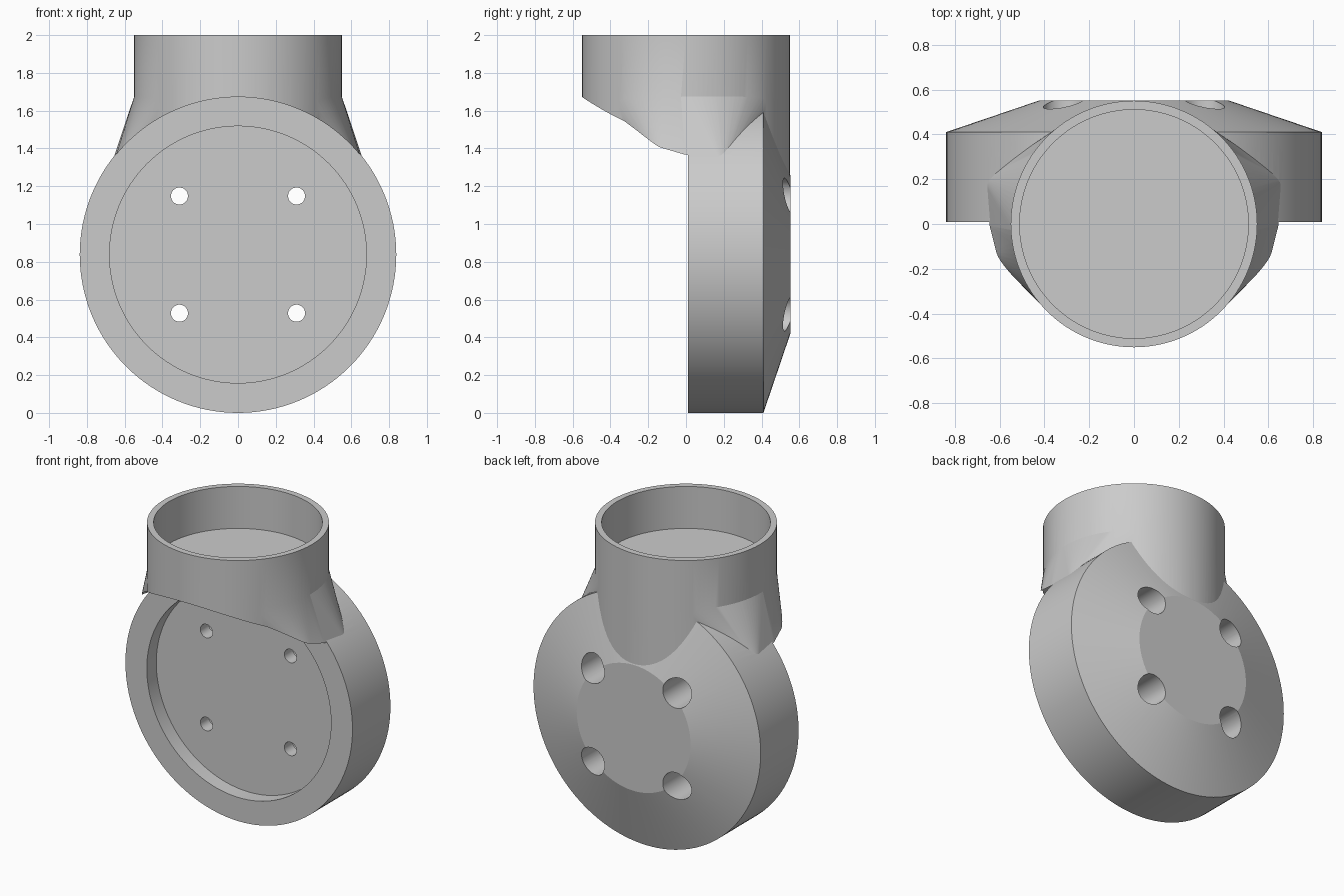
import bpy, bmesh, math

if "Cube" in bpy.data.objects:
    bpy.data.objects.remove(bpy.data.objects["Cube"], do_unlink=True)

grey = bpy.data.materials.new("light_grey")
grey.use_nodes = True
grey.diffuse_color = (0.6, 0.6, 0.6, 1)
grey.node_tree.nodes["Principled BSDF"].inputs["Base Color"].default_value = (0.6, 0.6, 0.6, 1)

DISC_Z = 0.838
DISC_R = 0.838


def finish(name, bm):
    bmesh.ops.recalc_face_normals(bm, faces=bm.faces)
    mesh = bpy.data.meshes.new(name)
    bm.to_mesh(mesh)
    bm.free()
    mesh.materials.append(grey)
    obj = bpy.data.objects.new(name, mesh)
    bpy.context.collection.objects.link(obj)
    return obj


def lathe(name, profile, axis, x=0, z=0, sides=128):
    """Spin (radius, height) pairs about the y or z axis and cap both ends."""
    bm = bmesh.new()
    rings = []
    for r, h in profile:
        ring = []
        for i in range(sides):
            a = 2 * math.pi * i / sides
            u, v = r * math.cos(a), r * math.sin(a)
            ring.append(bm.verts.new((x + u, h, z + v) if axis == "y" else (x + u, v, h)))
        rings.append(ring)
    for a, b in zip(rings, rings[1:]):
        for i in range(sides):
            j = (i + 1) % sides
            bm.faces.new((a[i], a[j], b[j], b[i]))
    bm.faces.new(rings[0])
    bm.faces.new(rings[-1])
    return finish(name, bm)


def combine(target, tool, operation):
    mod = target.modifiers.new(operation, "BOOLEAN")
    mod.operation = operation
    mod.solver = "EXACT"
    mod.object = tool
    bpy.context.view_layer.objects.active = target
    bpy.ops.object.modifier_apply(modifier=mod.name)
    bpy.data.objects.remove(tool, do_unlink=True)


# Round collar with an open socket on top
collar = lathe("collar", [(0.55, 1.0), (0.55, 2.0), (0.51, 2.0), (0.51, 1.72)], "z")

# Flared shoulders spreading from the collar onto the disc
bm = bmesh.new()
for i in range(128):
    a = 2 * math.pi * i / 128
    bm.verts.new((0.548 * math.cos(a), 0.548 * math.sin(a), 1.68))
for side in (-1, 1):
    for x, y in ((0.675, 0.2), (0.665, 0), (0.643, -0.13)):
        bm.verts.new((side * x, y, 1.3))
hull = bmesh.ops.convex_hull(bm, input=bm.verts)
loose = [v for v in bm.verts if not v.link_faces]
bmesh.ops.delete(bm, geom=loose, context="VERTS")
shoulders = finish("shoulders", bm)
combine(collar, shoulders, "UNION")

# Trim the underside of the neck to the curve of the disc
trim = lathe("neck_trim", [(DISC_R - 0.004, -1), (DISC_R - 0.004, 0.15)], "y", z=DISC_Z)
combine(collar, trim, "DIFFERENCE")

# Disc with a shallow front recess and a bevelled back
body = lathe("mounting_body", [(0.68, 0.11), (0.68, 0.01), (DISC_R, 0.01),
                               (DISC_R, 0.41), (0.42, 0.552)], "y", z=DISC_Z)
combine(body, collar, "UNION")

# Four screw holes, wider at the back
for x in (-0.31, 0.31):
    for z in (0.528, 1.148):
        hole = lathe("screw_hole", [(0.045, -0.2), (0.045, 0.2), (0.095, 0.2), (0.095, 0.8)],
                     "y", x, z, 40)
        combine(body, hole, "DIFFERENCE")

# Smooth round walls, sharp rims
bpy.ops.object.select_all(action="DESELECT")
body.select_set(True)
bpy.context.view_layer.objects.active = body
bpy.ops.object.shade_smooth_by_angle(angle=math.radians(17))
